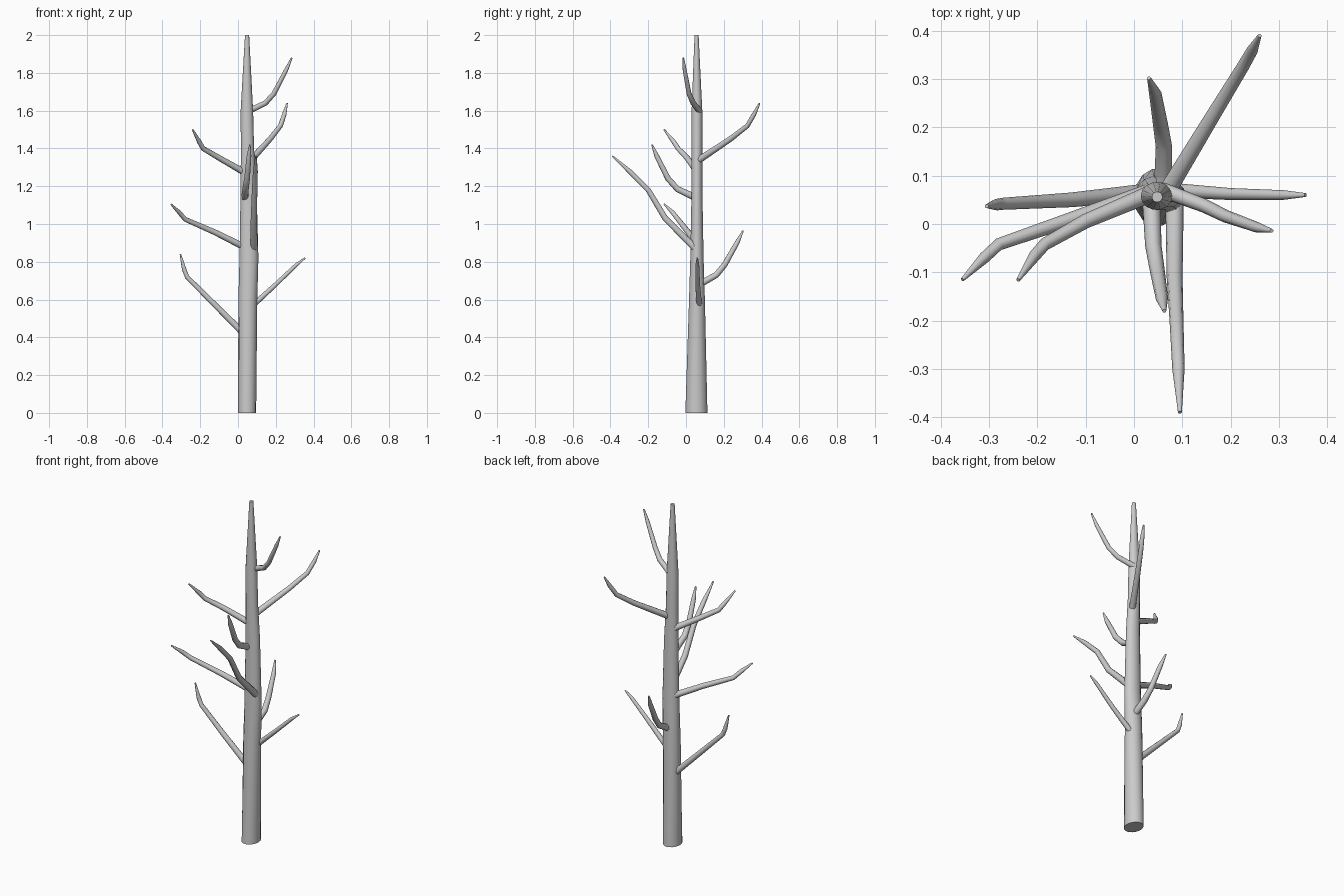
import bpy, bmesh, math
from mathutils import Vector

if "Cube" in bpy.data.objects:
    bpy.data.objects.remove(bpy.data.objects["Cube"])

bark = bpy.data.materials.new("grey_bark")
bark.use_nodes = True
colour = (0.6, 0.6, 0.6, 1)
bark.diffuse_color = colour
bark.node_tree.nodes["Principled BSDF"].inputs["Base Color"].default_value = colour


def loft(name, rings):
    """Skin a list of equal rings of points into a capped smooth tube."""
    bm = bmesh.new()
    loops = [[bm.verts.new(p) for p in ring] for ring in rings]
    n = len(loops[0])
    for a, b in zip(loops, loops[1:]):
        for i in range(n):
            j = (i + 1) % n
            bm.faces.new((a[i], a[j], b[j], b[i]))
    bm.faces.new(loops[0][::-1])
    bm.faces.new(loops[-1])
    bmesh.ops.recalc_face_normals(bm, faces=bm.faces)
    mesh = bpy.data.meshes.new(name)
    bm.to_mesh(mesh)
    bm.free()
    mesh.materials.append(bark)
    obj = bpy.data.objects.new(name, mesh)
    bpy.context.collection.objects.link(obj)
    bpy.ops.object.select_all(action="DESELECT")
    obj.select_set(True)
    bpy.context.view_layer.objects.active = obj
    bpy.ops.object.shade_smooth_by_angle(angle=math.radians(40))


def ring(centre, u, v, sides):
    turns = [2 * math.pi * i / sides for i in range(sides)]
    return [centre + u * math.cos(t) + v * math.sin(t) for t in turns]


def branch(name, points, thickness):
    """Tapered limb that ends in a narrow blunt tip."""
    pts = [Vector(p) for p in points]
    total = sum((b - a).length for a, b in zip(pts, pts[1:]))
    rings, run = [], 0
    for i, p in enumerate(pts):
        along = (pts[min(i + 1, len(pts) - 1)] - pts[max(i - 1, 0)]).normalized()
        u = along.cross(Vector((0, 0, 1))).normalized()
        v = u.cross(along)
        if i:
            run += (p - pts[i - 1]).length
        r = 0.004 if i == len(pts) - 1 else thickness * (1 - 0.4 * run / total)
        rings.append(ring(p, u * r, v * r, 10))
    loft(name, rings)


# Trunk: height, centre x, centre y, half width, half depth
trunk = [(0, .048, .055, .048, .06), (.6, .052, .058, .05, .043),
         (.82, .058, .058, .05, .036), (1.2, .056, .058, .042, .029),
         (1.4, .05, .058, .035, .029), (1.6, .047, .058, .033, .029),
         (2, .048, .056, .011, .011)]
loft("trunk", [ring(Vector((x, y, z)), Vector((a, 0, 0)), Vector((0, b, 0)), 14)
               for z, x, y, a, b in trunk])

# Branches from the lowest to the highest
branch("low_right_branch", [(.02, .065, .43), (-.13, .05, .58),
       (-.27, .042, .72), (-.285, .04, .76), (-.305, .037, .84)], .018)
branch("low_left_branch", [(.08, .07, .57), (.2, .062, .68),
       (.31, .06, .785), (.355, .06, .82)], .015)
branch("low_back_branch", [(.06, .07, .68), (.062, .16, .73),
       (.055, .205, .785), (.044, .27, .9), (.031, .302, .965)], .019)
branch("middle_right_branch", [(.03, .065, .88), (-.12, .013, .955),
       (-.28, -.042, 1.025), (-.31, -.07, 1.06), (-.355, -.115, 1.105)], .018)
branch("long_front_branch", [(.084, .05, .87), (.084, -.11, 1.03),
       (.088, -.2, 1.18), (.092, -.3, 1.28), (.095, -.39, 1.36)], .019)
branch("short_front_branch", [(.036, .05, 1.14), (.04, -.045, 1.185),
       (.048, -.095, 1.24), (.058, -.155, 1.36), (.063, -.18, 1.42)], .019)
branch("upper_right_branch", [(.04, .065, 1.27), (-.1, .006, 1.35),
       (-.185, -.042, 1.4), (-.205, -.065, 1.435), (-.24, -.116, 1.5)], .018)
branch("upper_back_branch", [(.07, .07, 1.34), (.17, .235, 1.45),
       (.225, .325, 1.52), (.245, .36, 1.58), (.26, .39, 1.64)], .018)
branch("top_left_branch", [(.06, .07, 1.6), (.145, .038, 1.64),
       (.19, .016, 1.69), (.255, -.007, 1.815), (.285, -.014, 1.88)], .016)
